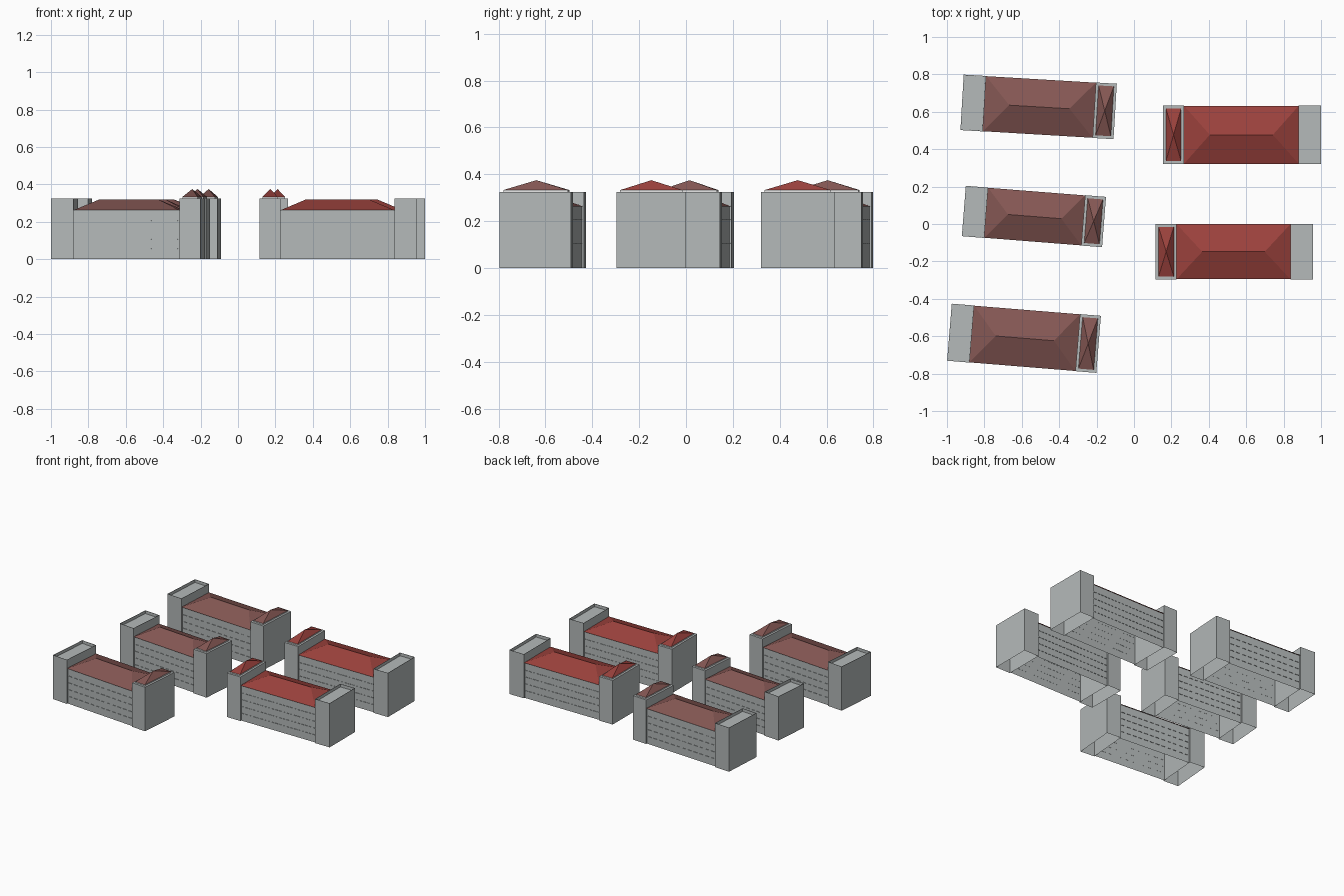
import bpy
import bmesh
import math
from mathutils import Matrix, Vector

cube = bpy.data.objects.get("Cube")
if cube:
    bpy.data.objects.remove(cube, do_unlink=True)


def material(name, r, g, b):
    mat = bpy.data.materials.new(name)
    mat.use_nodes = True
    mat.diffuse_color = (r, g, b, 1)
    mat.node_tree.nodes["Principled BSDF"].inputs["Base Color"].default_value = (r, g, b, 1)
    return mat


GREY = material("wall grey", 0.46, 0.49, 0.49)
RED = material("brick red", 0.33, 0.054, 0.046)
BROWN = material("faded red brown", 0.235, 0.096, 0.088)
WHITE = material("trim white", 0.88, 0.88, 0.88)

WALL_H, EAVE_H, RIDGE_H, PEAK_H = 0.325, 0.262, 0.32, 0.375
TOWER, BLOCK = 0.112, 0.12   # lengths of the two ends
SETBACK = 0.009              # wing walls sit just behind the ends
TRIM = 0.008


def finish(bm, name, mat, place):
    mesh = bpy.data.meshes.new(name)
    bm.to_mesh(mesh)
    bm.free()
    mesh.materials.append(mat)
    obj = bpy.data.objects.new(name, mesh)
    obj.matrix_world = place
    bpy.context.collection.objects.link(obj)


def add_box(bm, x0, x1, y0, y1, z0, z1):
    centre = Vector((x0 + x1, y0 + y1, z0 + z1)) / 2
    size = Matrix.Diagonal((x1 - x0, y1 - y0, z1 - z0, 1))
    bmesh.ops.create_cube(bm, size=1, matrix=Matrix.Translation(centre) @ size)


def box(name, mat, place, *bounds):
    bm = bmesh.new()
    add_box(bm, *bounds)
    finish(bm, name, mat, place)


def shell(name, place, x0, x1, half, height, top):
    """Hollow walls, open underneath; top is 'open', 'flat' or 'sunken'."""
    bm = bmesh.new()
    add_box(bm, x0, x1, -half, half, 0, height)
    by_height = sorted(bm.faces, key=lambda f: f.calc_center_median().z)
    floor, roof = by_height[0], by_height[-1]
    if top == "sunken":
        bmesh.ops.inset_individual(bm, faces=[roof], thickness=0.003)
        bmesh.ops.inset_individual(bm, faces=[roof], thickness=0.0003, depth=-0.022)
    unwanted = [floor, roof] if top == "open" else [floor]
    bmesh.ops.delete(bm, geom=unwanted, context="FACES_ONLY")
    finish(bm, name, GREY, place)


def hip_roof(name, mat, place, x0, x1, half, z0, z1, inset):
    """Hipped roof; an inset of half the length gives a pyramid."""
    bm = bmesh.new()
    points = [(x0, -half, z0), (x1, -half, z0), (x1, half, z0), (x0, half, z0),
              (x0 + inset, 0, z1), (x1 - inset, 0, z1)]
    for p in points:
        bm.verts.new(p)
    bmesh.ops.remove_doubles(bm, verts=bm.verts[:], dist=0.0001)
    bmesh.ops.convex_hull(bm, input=bm.verts[:])
    bmesh.ops.dissolve_limit(bm, angle_limit=0.01, verts=bm.verts[:], edges=bm.edges[:])
    bmesh.ops.recalc_face_normals(bm, faces=bm.faces)
    finish(bm, name, mat, place)


def window_ledges(place, x0, x1, half, count):
    """Rows of thin ledges along both long walls."""
    bm = bmesh.new()
    pitch = (x1 - x0) / count
    for row in range(4):
        z = 0.055 + 0.05 * row
        for i in range(count):
            a = x0 + (i + 0.2) * pitch
            for side in (-1, 1):
                ys = sorted((side * (half - 0.001), side * (half + 0.004)))
                add_box(bm, a, a + 0.6 * pitch, *ys, z, z + 0.0015)
    finish(bm, "window_ledges", GREY, place)


def building(cx, cy, length, width, degrees, tower_side, roof, windows):
    place = Matrix.Translation((cx, cy, 0)) @ Matrix.Rotation(math.radians(degrees), 4, "Z")
    h, w = length / 2, width / 2
    tower_in, block_in = tower_side * (h - TOWER), -tower_side * (h - BLOCK)

    # Long wing with its roof
    a, b = sorted((tower_in, block_in))
    shell("wing_walls", place, a, b, w - SETBACK, EAVE_H, "open")
    hip_roof("wing_roof", roof, place, a, b, w - 0.001, EAVE_H, RIDGE_H, 0.225 * (b - a))
    window_ledges(place, a, b, w - SETBACK, windows)

    # End tower with trim and pyramid cap
    a, b = sorted((tower_in, tower_side * h))
    shell("tower", place, a, b, w, WALL_H, "flat")
    a, b = a + 0.015, b - 0.015
    box("tower_trim", WHITE, place, a, b, 0.015 - w, w - 0.015, WALL_H, WALL_H + TRIM)
    hip_roof("tower_roof", roof, place, a, b, w - 0.015, WALL_H + TRIM, PEAK_H, (b - a) / 2)

    # Flat end block on the opposite side
    a, b = sorted((block_in, -tower_side * h))
    shell("flat_block", place, a, b, w, WALL_H, "sunken")


# West row
building(-0.51, 0.626, 0.82, 0.297, -3.4, 1, BROWN, 12)
building(-0.535, 0.04, 0.752, 0.27, -4.5, 1, BROWN, 12)
building(-0.588, -0.611, 0.80, 0.306, -4.65, 1, BROWN, 12)
# East row
building(0.578, 0.477, 0.845, 0.312, 0, -1, RED, 20)
building(0.536, -0.148, 0.84, 0.296, 0, -1, RED, 20)
